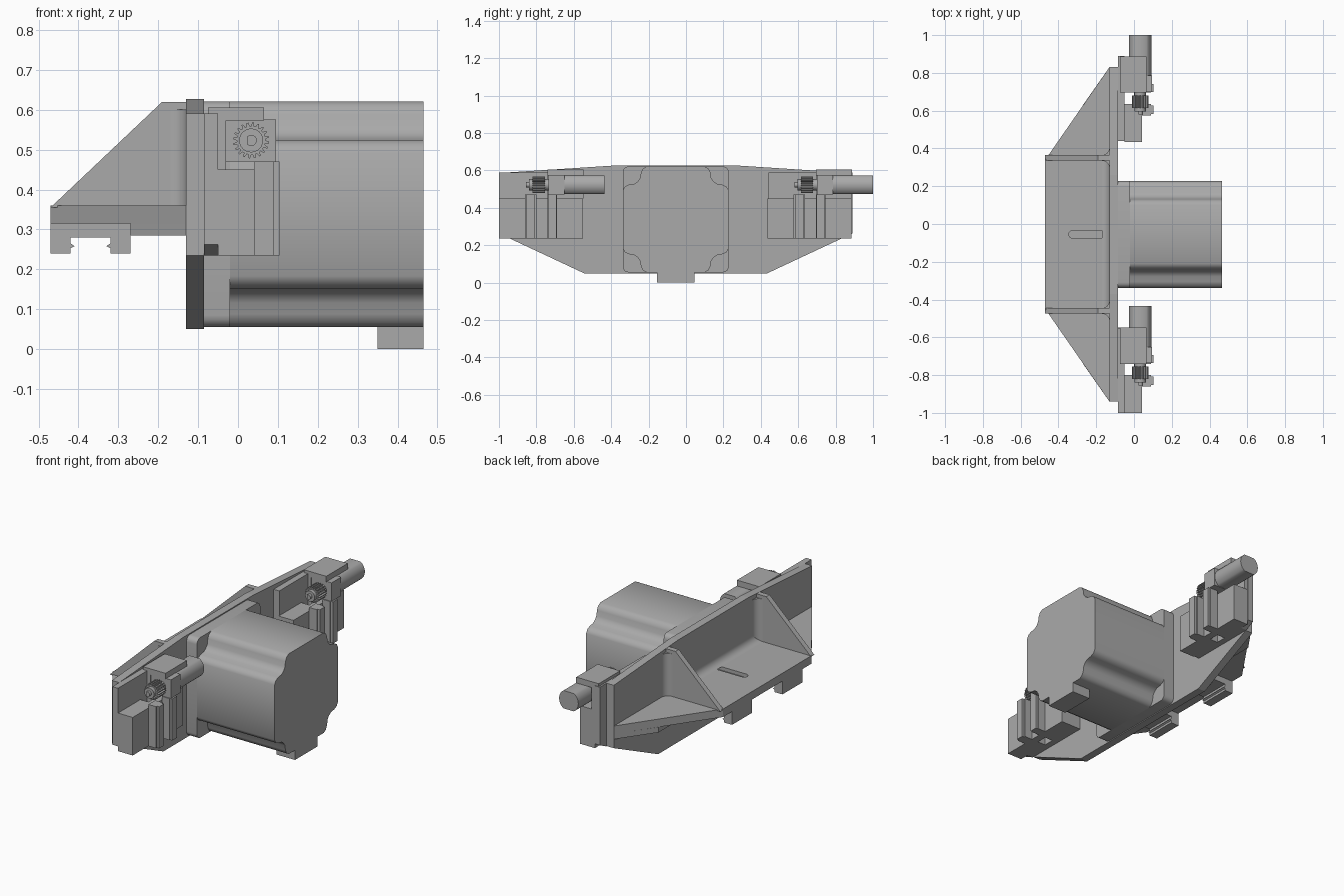
import bpy, bmesh, math
from mathutils import Vector

if "Cube" in bpy.data.objects:
    bpy.data.objects.remove(bpy.data.objects["Cube"], do_unlink=True)

GREY = (0.40, 0.40, 0.40, 1)
mat = bpy.data.materials.new("machined grey")
mat.use_nodes = True
mat.diffuse_color = GREY
mat.node_tree.nodes["Principled BSDF"].inputs["Base Color"].default_value = GREY

MID = -0.055      # symmetry plane in y
STEP = 1.435      # spacing of the two drive units


def prism(name, pts, axis, lo, hi, smooth=False):
    """Extrude a 2D outline along an axis (x: y,z  y: x,z  z: x,y)."""
    place = {"x": lambda a, b, h: (h, a, b),
             "y": lambda a, b, h: (a, h, b),
             "z": lambda a, b, h: (a, b, h)}[axis]
    bm = bmesh.new()
    face = bm.faces.new([bm.verts.new(place(a, b, lo)) for a, b in pts])
    res = bmesh.ops.extrude_face_region(bm, geom=[face])
    verts = [g for g in res["geom"] if isinstance(g, bmesh.types.BMVert)]
    bmesh.ops.translate(bm, verts=verts,
                        vec=Vector(place(0, 0, hi - lo)))
    bmesh.ops.recalc_face_normals(bm, faces=bm.faces)
    mesh = bpy.data.meshes.new(name)
    bm.to_mesh(mesh)
    bm.free()
    mesh.materials.append(mat)
    ob = bpy.data.objects.new(name, mesh)
    bpy.context.collection.objects.link(ob)
    bpy.ops.object.select_all(action="DESELECT")
    ob.select_set(True)
    bpy.context.view_layer.objects.active = ob
    if smooth:
        bpy.ops.object.shade_smooth_by_angle(angle=math.radians(40))
    return ob


def box(name, x, y, z):
    return prism(name, [(x[0], y[0]), (x[1], y[0]), (x[1], y[1]), (x[0], y[1])], "z", *z)


def arc(cx, cy, r, a0, a1, n=8):
    return [(cx + r * math.cos(math.radians(a0 + (a1 - a0) * i / n)),
             cy + r * math.sin(math.radians(a0 + (a1 - a0) * i / n))) for i in range(n + 1)]


def mirrored(half):
    """Complete an outline by mirroring it about the symmetry plane."""
    return half + [(2 * MID - a, b) for a, b in reversed(half)]


# Main plate
prism("main_plate", mirrored([(0.435, 0.05), (0.83, 0.235), (0.83, 0.59), (0.26, 0.627)]),
      "x", -0.13, -0.085)

# Shelf behind the plate, with a shallow slot
shelf = prism("shelf", [(-0.13, -0.94), (-0.13, 0.83), (-0.47, 0.34), (-0.47, -0.45)],
              "z", 0.315, 0.36)
slot = prism("slot_cutter", arc(-0.325, MID, 0.02, 90, 270) + arc(-0.155, MID, 0.02, -90, 90),
             "z", 0.34, 0.40)
slot.hide_render = True
cut = shelf.modifiers.new("slot", "BOOLEAN")
cut.object = slot
bpy.context.view_layer.objects.active = shelf
bpy.ops.object.modifier_apply(modifier=cut.name)
bpy.data.objects.remove(slot, do_unlink=True)
prism("shelf_underside", [(-0.13, -0.94), (-0.13, 0.83), (-0.27, 0.63), (-0.27, -0.74)],
      "z", 0.285, 0.315)

# Sloping ribs and the rounded inside corners
R = 0.04
for side, name in ((1, "left"), (-1, "right")):
    inner, outer = MID + side * 0.39, MID + side * 0.42
    prism("rib_" + name, [(-0.47, 0.355), (-0.13, 0.355), (-0.13, 0.62), (-0.19, 0.62)],
          "y", min(inner, outer), max(inner, outer))
    for y, s in ((inner, -side), (outer, side)):
        curve = [(-0.13 - R + a, y + s * (R - b))
                 for a, b in arc(0, 0, R, 0, 90)]
        prism("rib_fillet_" + name, curve + [(-0.13, y)], "z", 0.355, 0.60, True)
prism("floor_fillet", arc(-0.13 - R, 0.36 + R, R, -90, 0) + [(-0.13, 0.36)],
      "y", MID - 0.39, MID + 0.39, True)

# Grooved clips under the shelf
clip = [(-0.47, 0.24), (-0.42, 0.24), (-0.42, 0.253), (-0.41, 0.258), (-0.42, 0.265),
        (-0.42, 0.28)]
clip += [(-0.74 - x, z) for x, z in reversed(clip)] + [(-0.27, 0.315), (-0.47, 0.315)]
for y in (0.17, -0.28):
    prism("rail_clip", clip, "y", y - 0.09, y + 0.09)

# Large motor: square flange, body with stepped corners, connector
ZM = 0.338
flange = []
for k, (sy, sz) in enumerate(((1, 1), (-1, 1), (-1, -1), (1, -1))):
    flange += arc(MID + sy * 0.253, ZM + sz * 0.253, 0.03, 90 * k, 90 * k + 90, 4)
prism("motor_flange", flange, "x", -0.085, -0.02, True)
corner = [(0.283, 0.155), (0.272, 0.175), (0.25, 0.186), (0.222, 0.19), (0.203, 0.203)]
corner += [(b, a) for a, b in reversed(corner[:-1])]
body = []
for k in range(4):
    c, s = round(math.cos(k * math.pi / 2)), round(math.sin(k * math.pi / 2))
    body += [(MID + a * c - b * s, ZM + a * s + b * c) for a, b in corner]
prism("motor_body", body, "x", -0.02, 0.465, True)
box("motor_connector", (0.35, 0.465), (-0.155, 0.045), (0, 0.06))

# Two identical drive units (offset d along y)
GX, GZ = 0.033, 0.523
for d, name in ((0, "right"), (STEP, "left")):
    # back panel, with its outer lower corner sloped
    panel = [(-1, 0.262), (-0.945, 0.235), (-0.55, 0.235), (-0.55, 0.59), (-1, 0.59)]
    if d:
        panel = [(2 * MID - a, b) for a, b in panel]
    prism("unit_panel_" + name, panel, "x", -0.085, -0.05)

    # slider blocks with a gap between them
    prism("slider_outer_" + name,
          [(d - 1, 0.235), (d - 0.8, 0.235), (d - 0.8, 0.45), (d - 1, 0.45)], "x", -0.05, 0.042)
    prism("slider_inner_" + name,
          [(d - 0.74, 0.235), (d - 0.55, 0.235), (d - 0.55, 0.45), (d - 0.74, 0.45)],
          "x", -0.05, 0.042)
    box("slider_web_" + name, (0.0, 0.042), (d - 0.8, d - 0.74), (0.235, 0.45))

    # upright guide bars with a thin front lip
    for y0, y1, lip in ((-0.86, -0.80, -0.83), (-0.74, -0.69, -0.715)):
        box("guide_bar_" + name, (0.042, 0.09), (d + y0, d + y1), (0.235, 0.47))
        box("guide_lip_" + name, (0.09, 0.104), (d + lip - 0.022, d + lip + 0.022),
            (0.235, 0.47))

    # gearbox and its clamp
    box("gearbox_" + name, (-0.03, 0.095), (d - 0.735, d - 0.65), (0.47, 0.575))
    box("clamp_top_" + name, (-0.075, 0.065), (d - 0.74, d - 0.548), (0.573, 0.606))
    box("clamp_back_" + name, (-0.085, -0.03), (d - 0.74, d - 0.548), (0.45, 0.575))

    # small motor: round sides, flat top and bottom
    can = arc(GX, GZ, 0.06, -57, 57, 10) + arc(GX, GZ, 0.06, 123, 237, 10)
    prism("small_motor_" + name, can, "y", d - 0.65, d - 0.435, True)

    # toothed gear on its shaft
    gear = []
    for t in range(20):
        for f, r in ((0, 0.036), (0.35, 0.036), (0.5, 0.045), (0.8, 0.045)):
            a = math.tau * (t + f) / 20
            gear.append((GX + r * math.cos(a), GZ + r * math.sin(a)))
    prism("gear_" + name, gear, "y", d - 0.82, d - 0.755)
    prism("gear_hub_" + name, arc(GX, GZ, 0.03, 0, 345, 23), "y", d - 0.84, d - 0.735, True)
    prism("shaft_" + name, arc(GX, GZ, 0.014, -130, 130, 12), "y", d - 0.855, d - 0.735, True)
